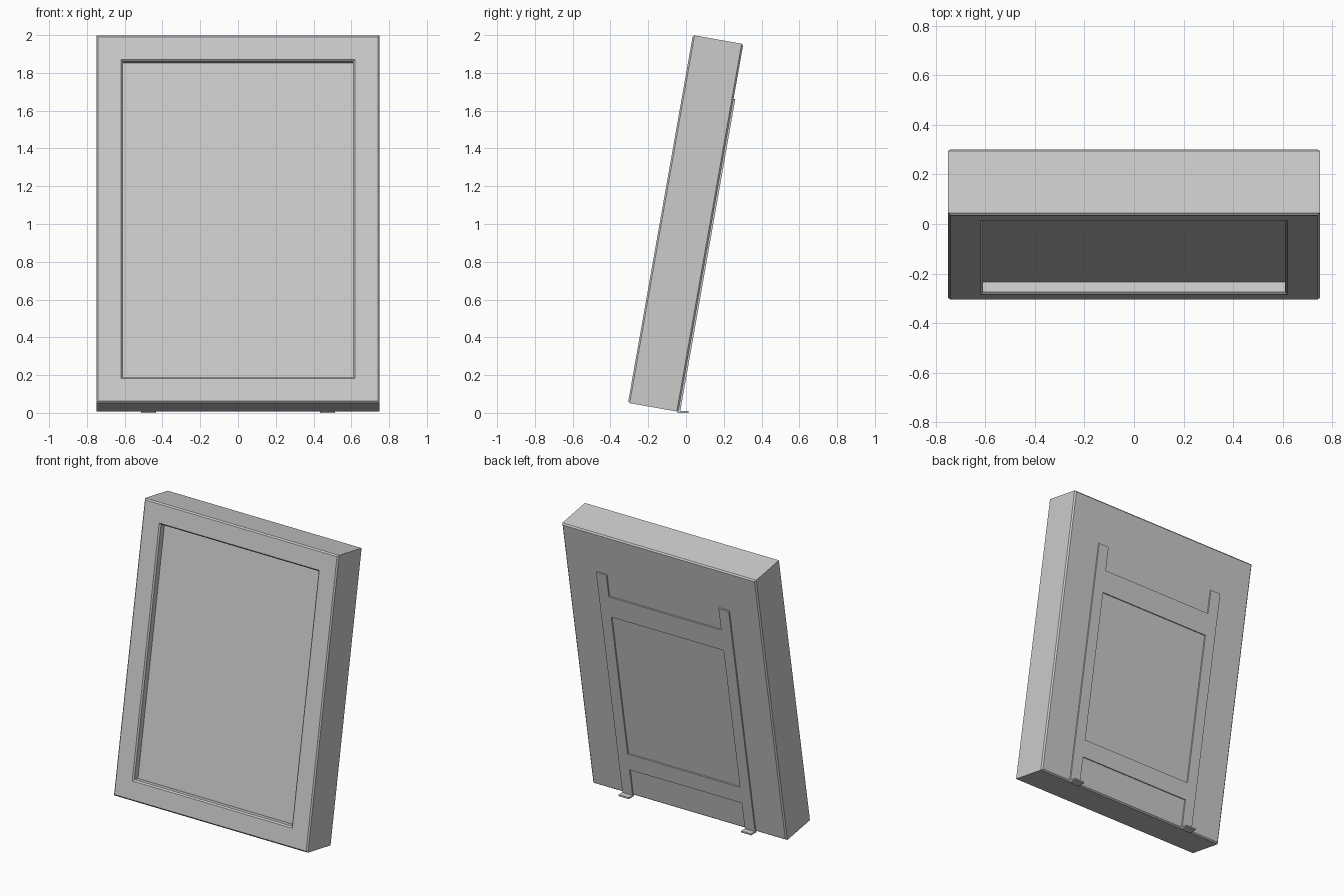
import bpy, bmesh, math
from mathutils import Matrix, Vector

if "Cube" in bpy.data.objects:
    bpy.data.objects.remove(bpy.data.objects["Cube"])

W, H, D = 1.5, 1.977, 0.271          # width, slant height, thickness
BEV = 0.009
# Local space: x across, y depth, z up the slant; leaned back by 10 degrees
LEAN = Matrix.Translation((0, -0.307, 0.053)) @ Matrix.Rotation(math.radians(-10), 4, 'X')


def finish(bm, name, matrix):
    bm.transform(matrix)
    bmesh.ops.recalc_face_normals(bm, faces=bm.faces)
    mesh = bpy.data.meshes.new(name)
    bm.to_mesh(mesh)
    bm.free()
    obj = bpy.data.objects.new(name, mesh)
    bpy.context.collection.objects.link(obj)
    return obj


def box(bm, lo, hi):
    lo, hi = Vector(lo), Vector(hi)
    m = Matrix.Translation((lo + hi) / 2) @ Matrix.Diagonal((*(hi - lo), 1))
    bmesh.ops.create_cube(bm, size=1, matrix=m)


# Framed body: box with chamfered front and back rims and a recessed panel
bm = bmesh.new()
box(bm, (-W / 2, 0, 0), (W / 2, D, H))
rims = [e for e in bm.edges if abs(e.verts[0].co.y - e.verts[1].co.y) < 1e-5]
bmesh.ops.bevel(bm, geom=rims, offset=BEV, segments=1, affect='EDGES')
bm.normal_update()
front = min(bm.faces, key=lambda f: f.calc_center_median().y)
for thickness, depth in ((0.131 - BEV, 0), (0.009, -0.009), (0, -0.041)):
    if thickness:
        bmesh.ops.inset_region(bm, faces=[front], thickness=thickness, depth=depth,
                               use_even_offset=True)
    else:
        new = bmesh.ops.extrude_face_region(bm, geom=[front])["geom"]
        bmesh.ops.translate(bm, vec=(0, -depth, 0),
                            verts=[g for g in new if isinstance(g, bmesh.types.BMVert)])
        bmesh.ops.delete(bm, geom=[front], context='FACES_ONLY')
finish(bm, "framed_body", LEAN)

# Thin back stand: two legs joined by two cross bars
X0, X1 = 0.434, 0.513
Y0, Y1 = D - 0.01, D + 0.009
bm = bmesh.new()
for s in (-1, 1):
    a, b = sorted((s * X0, s * X1))
    box(bm, (a, Y0, 0.003), (b, Y1, 1.682))
for z0, z1 in ((0.2, 0.32), (1.362, 1.516)):
    box(bm, (-X0, Y0, z0), (X0, Y1, z1))
finish(bm, "back_stand", LEAN)

# Flat feet resting on the ground behind the legs
bm = bmesh.new()
for s in (-1, 1):
    a, b = sorted((s * X0, s * X1))
    box(bm, (a, -0.044, 0), (b, 0.013, 0.01))
finish(bm, "stand_feet", Matrix.Identity(4))
